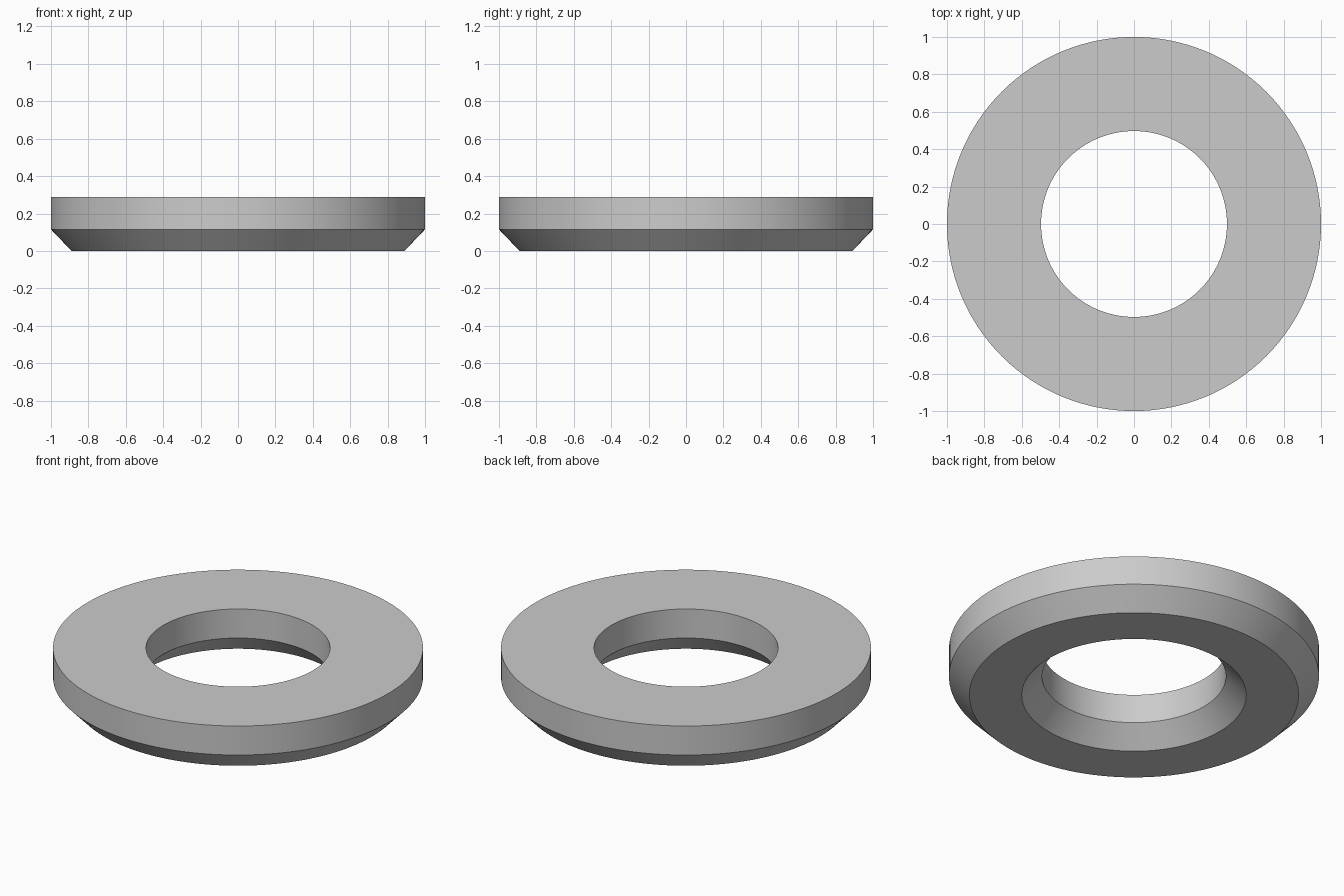
import bpy, bmesh, math

cube = bpy.data.objects.get("Cube")
if cube:
    bpy.data.objects.remove(cube, do_unlink=True)

# Plain grey metal
grey = bpy.data.materials.new("light grey")
grey.use_nodes = True
colour = (0.6, 0.6, 0.6, 1)
grey.diffuse_color = colour
grey.node_tree.nodes["Principled BSDF"].inputs["Base Color"].default_value = colour

# Ring cross-section: flat top, both lower edges chamfered
OUTER, INNER, HEIGHT, CHAMFER = 1.0, 0.497, 0.288, 0.115
profile = [
    (INNER, HEIGHT), (INNER, CHAMFER), (INNER + CHAMFER - 0.005, 0),
    (OUTER - CHAMFER + 0.005, 0), (OUTER, CHAMFER), (OUTER, HEIGHT),
]

# Revolve the closed section around the vertical axis
bm = bmesh.new()
verts = [bm.verts.new((r, 0, z)) for r, z in profile]
edges = [bm.edges.new((v, verts[(i + 1) % len(verts)])) for i, v in enumerate(verts)]
bmesh.ops.spin(bm, geom=verts + edges, cent=(0, 0, 0), axis=(0, 0, 1),
               angle=math.tau, steps=128, use_merge=True)
bmesh.ops.remove_doubles(bm, verts=bm.verts, dist=0.0001)
bmesh.ops.recalc_face_normals(bm, faces=bm.faces)
mesh = bpy.data.meshes.new("chamfered_ring")
bm.to_mesh(mesh)
bm.free()
mesh.materials.append(grey)

ring = bpy.data.objects.new("chamfered_ring", mesh)
bpy.context.collection.objects.link(ring)

# Smooth walls with crisp chamfer edges
bpy.ops.object.select_all(action="DESELECT")
ring.select_set(True)
bpy.context.view_layer.objects.active = ring
bpy.ops.object.shade_smooth_by_angle(angle=math.radians(30))
